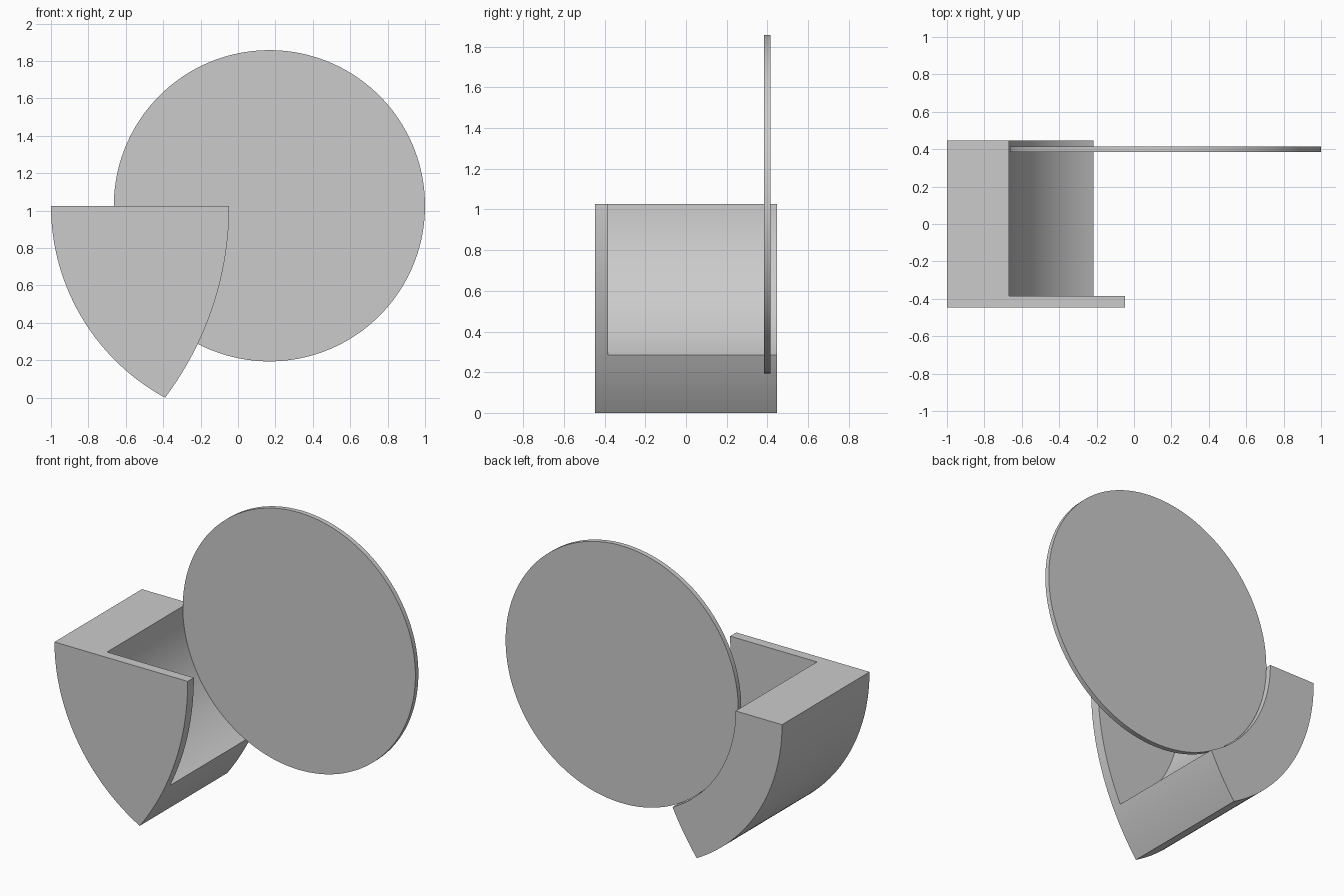
import bpy, bmesh, math

if "Cube" in bpy.data.objects:
    bpy.data.objects.remove(bpy.data.objects["Cube"])

CX, CZ = 0.168, 1.026        # shared axis of disc, seat and outer wall
R_DISC, R_SEAT, R_OUT = 0.832, 0.836, 1.168
HALF_Y, PLATE_Y = 0.447, -0.384
LIP_X = -0.047               # top right corner of the front plate


def arc(cx, cz, r, a0, a1, n):
    return [(cx + r * math.cos(a0 + (a1 - a0) * i / n),
             cz + r * math.sin(a0 + (a1 - a0) * i / n)) for i in range(n + 1)]


def extrude_y(name, profile, y0, y1):
    bm = bmesh.new()
    face = bm.faces.new([bm.verts.new((x, y0, z)) for x, z in profile])
    new = bmesh.ops.extrude_face_region(bm, geom=[face])["geom"]
    verts = [v for v in new if isinstance(v, bmesh.types.BMVert)]
    bmesh.ops.translate(bm, verts=verts, vec=(0, y1 - y0, 0))
    bmesh.ops.recalc_face_normals(bm, faces=bm.faces[:])
    mesh = bpy.data.meshes.new(name)
    bm.to_mesh(mesh)
    bm.free()
    obj = bpy.data.objects.new(name, mesh)
    bpy.context.collection.objects.link(obj)
    return obj


def smooth(obj):
    bpy.ops.object.select_all(action='DESELECT')
    obj.select_set(True)
    bpy.context.view_layer.objects.active = obj
    bpy.ops.object.shade_smooth_by_angle(angle=math.radians(30))


# Holder: wedge of two arcs meeting at a point on the ground
tip_x = CX - math.sqrt(R_OUT ** 2 - CZ ** 2)
w = LIP_X - tip_x
r_lip = (w * w + CZ * CZ) / (2 * w)
lip_cx = LIP_X - r_lip
a_out = math.atan2(-CZ, tip_x - CX) + 2 * math.pi
a_lip = math.atan2(-CZ, tip_x - lip_cx)
profile = (arc(CX, CZ, R_OUT, math.pi, a_out, 48)
           + arc(lip_cx, CZ, r_lip, a_lip, 0, 48)[1:])
holder = extrude_y("holder", profile, -HALF_Y, HALF_Y)

# Round seat cut behind the front plate
cutter = extrude_y("seat_cutter", arc(CX, CZ, R_SEAT, 0, 2 * math.pi, 160)[:-1],
                   PLATE_Y, 0.8)
cutter.hide_render = True
cut = holder.modifiers.new("seat", 'BOOLEAN')
cut.operation = 'DIFFERENCE'
cut.solver = 'EXACT'
cut.object = cutter
bpy.context.view_layer.objects.active = holder
bpy.ops.object.modifier_apply(modifier=cut.name)
bpy.data.objects.remove(cutter, do_unlink=True)
smooth(holder)

# Thin disc standing in the seat
disc = extrude_y("disc", arc(CX, CZ, R_DISC, 0, 2 * math.pi, 160)[:-1], 0.384, 0.415)
smooth(disc)
